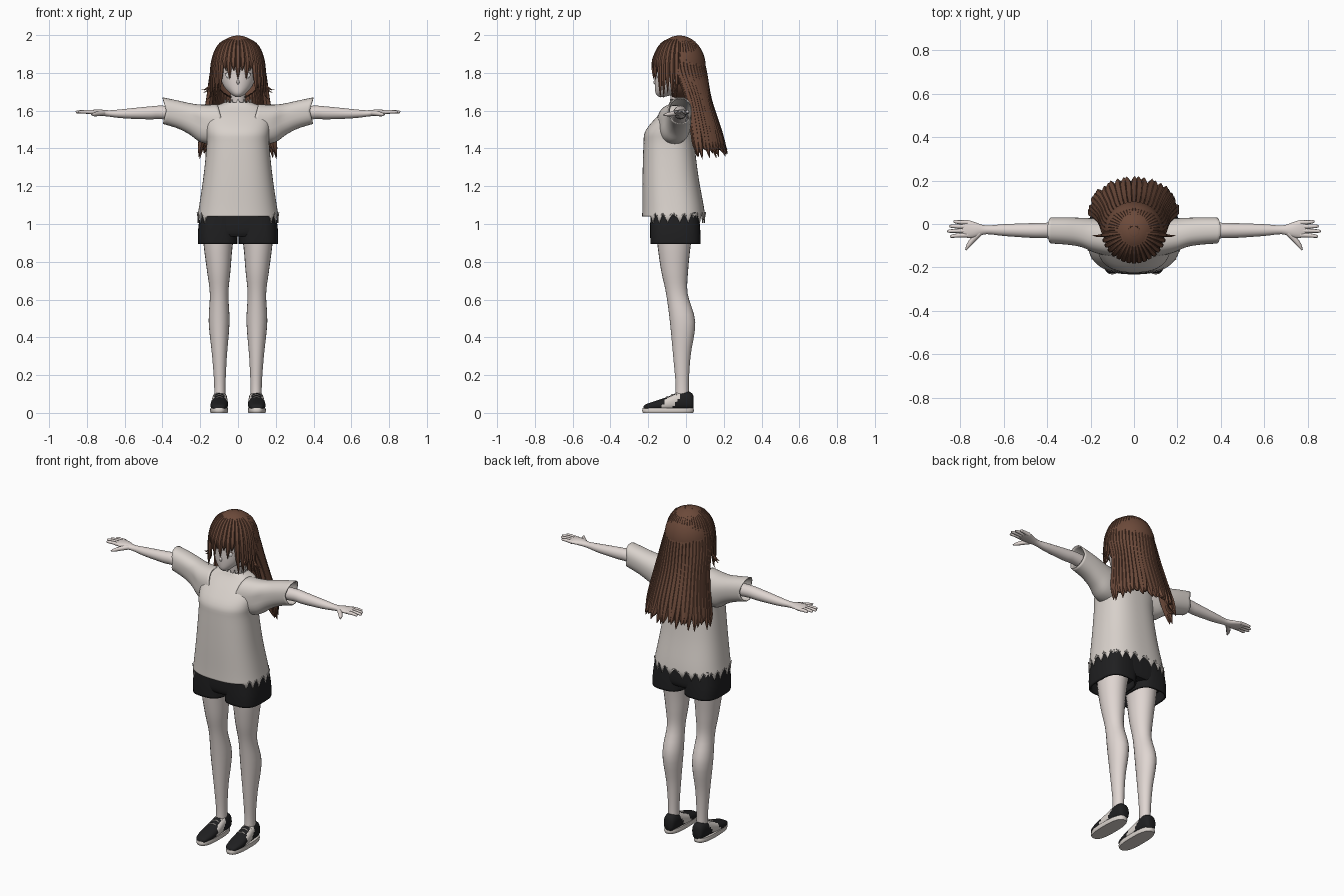
import bpy, bmesh, math, random
from mathutils import Vector

random.seed(4)
cube = bpy.data.objects.get("Cube")
if cube:
    bpy.data.objects.remove(cube)


def material(name, rgb):
    m = bpy.data.materials.new(name)
    m.use_nodes = True
    m.diffuse_color = (*rgb, 1)
    bsdf = m.node_tree.nodes["Principled BSDF"]
    bsdf.inputs["Base Color"].default_value = (*rgb, 1)
    bsdf.inputs["Roughness"].default_value = 0.8
    return m


SKIN = material("pale skin", (0.74, 0.67, 0.64))
CLOTH = material("off white cloth", (0.69, 0.64, 0.60))
HAIR = material("brown hair", (0.15, 0.068, 0.042))
BLACK = material("black cloth", (0.014, 0.014, 0.015))
WHITE = material("eye white", (0.8, 0.77, 0.75))


def smooth_keys(keys, steps):
    """Catmull-Rom resampling of a list of equal-length tuples."""
    k = [Vector(p) for p in keys]
    out = []
    for i in range(len(k) - 1):
        a, b, c, d = k[max(i - 1, 0)], k[i], k[i + 1], k[min(i + 2, len(k) - 1)]
        for s in range(steps):
            t = s / steps
            out.append(0.5 * (2 * b + (c - a) * t + (2 * a - 5 * b + 4 * c - d) * t ** 2
                              + (3 * b - a - 3 * c + d) * t ** 3))
    return out + [k[-1]]


def finish(name, bm, mats):
    bmesh.ops.recalc_face_normals(bm, faces=bm.faces)
    mesh = bpy.data.meshes.new(name)
    bm.to_mesh(mesh)
    bm.free()
    for m in mats:
        mesh.materials.append(m)
    ob = bpy.data.objects.new(name, mesh)
    bpy.context.collection.objects.link(ob)
    smooth(ob)
    return ob


def smooth(ob):
    bpy.ops.object.select_all(action="DESELECT")
    ob.select_set(True)
    bpy.context.view_layer.objects.active = ob
    bpy.ops.object.shade_smooth_by_angle(angle=math.radians(50))


def loft(name, keys, mats, axis="z", n=24, power=2, caps=True, steps=4, edit=None):
    """Skin rounded sections (position, centre u, centre v, radius u, radius v)."""
    bm = bmesh.new()
    rings = []
    for t, cu, cv, ru, rv in smooth_keys(keys, steps):
        ring = []
        for i in range(n):
            a = math.tau * i / n
            c, s = math.cos(a), math.sin(a)
            u = cu + ru * math.copysign(abs(c) ** (2 / power), c)
            v = cv + rv * math.copysign(abs(s) ** (2 / power), s)
            ring.append(bm.verts.new({"x": (t, u, v), "y": (u, t, v), "z": (u, v, t)}[axis]))
        rings.append(ring)
    for r, q in zip(rings, rings[1:]):
        for i in range(n):
            bm.faces.new((r[i], r[(i + 1) % n], q[(i + 1) % n], q[i]))
    if caps:
        bm.faces.new(rings[0])
        bm.faces.new(rings[-1])
    if edit:
        edit(rings)
    return finish(name, bm, mats)


def shell(ob, thickness=0.006):
    mod = ob.modifiers.new("thickness", "SOLIDIFY")
    mod.thickness = thickness


def strands(name, paths, mat, res=1, steps=4):
    """Tapered tubes through points (x, y, z, radius)."""
    cu = bpy.data.curves.new(name, "CURVE")
    cu.dimensions = "3D"
    cu.bevel_depth = 1
    cu.bevel_resolution = res
    cu.use_fill_caps = True
    for path in paths:
        pts = smooth_keys(path, steps)
        sp = cu.splines.new("POLY")
        sp.points.add(len(pts) - 1)
        for p, q in zip(sp.points, pts):
            p.co = (q[0], q[1], q[2], 1)
            p.radius = max(q[3], 0.0005)
    cu.materials.append(mat)
    ob = bpy.data.objects.new(name, cu)
    bpy.context.collection.objects.link(ob)
    bpy.ops.object.select_all(action="DESELECT")
    ob.select_set(True)
    bpy.context.view_layer.objects.active = ob
    bpy.ops.object.convert(target="MESH")
    smooth(bpy.context.view_layer.objects.active)


def ball(name, centre, size, mat, keep=None):
    bm = bmesh.new()
    bmesh.ops.create_uvsphere(bm, u_segments=32, v_segments=20, radius=1)
    for v in bm.verts:
        v.co = Vector([c + s * p for c, s, p in zip(centre, size, v.co)])
    if keep:
        cut = [f for f in bm.faces if not keep(f.calc_center_median())]
        bmesh.ops.delete(bm, geom=cut, context="FACES")
    return finish(name, bm, [mat])


# Head, neck and face
loft("head", [(1.672, 0, -.13, .012, .012), (1.69, 0, -.11, .04, .05), (1.73, 0, -.085, .076, .08),
              (1.79, 0, -.065, .096, .1), (1.87, 0, -.045, .11, .115), (1.94, 0, -.035, .08, .085),
              (1.97, 0, -.035, .03, .03)], [SKIN], n=32)
loft("neck", [(1.55, 0, -.03, .06, .045), (1.63, 0, -.035, .042, .042), (1.73, 0, -.05, .042, .042)], [SKIN])
strands("nose", [[(0, -.15, 1.775, .004), (0, -.166, 1.75, .007), (0, -.155, 1.738, .003)]], SKIN, 2)
strands("mouth", [[(-.013, -.1565, 1.718, .001), (0, -.1605, 1.716, .002), (.013, -.1565, 1.718, .001)]], HAIR)
for s, side in ((1, "left"), (-1, "right")):
    ball(side + "_eye", (s * .045, -.148, 1.788), (.021, .007, .017), WHITE)
    strands(side + "_lash", [[(s * .022, -.157, 1.796, .001), (s * .042, -.155, 1.807, .002),
                              (s * .068, -.139, 1.796, .001)]], HAIR)

# Hair cap, open at the face
ball("hair_cap", (0, -.035, 1.83), (.138, .14, .168), HAIR,
     lambda p: p.z > 1.87 or p.y > -.07)

# Long back locks, hanging from the crown
paths = []
for i in range(27):
    a = math.radians(-98 + 196 * i / 26)
    s, c = math.sin(a), max(math.cos(a), -.05)
    tip, w = random.uniform(1.34, 1.4), random.uniform(-.008, .008)
    paths.append([(.02 * s, -.03 + .02 * c, 1.993, .004), (.098 * s, -.035 + .095 * c, 1.94, .011),
                  (.132 * s, -.035 + .13 * c, 1.82, .015), (.152 * s, .02 + .1 * c, 1.66, .019),
                  (.178 * s, .048 + .122 * c, 1.5, .021),
                  (.192 * s + w, .058 + .138 * c, 1.42, .017), (.203 * s + w, .068 + .152 * c, tip, .001)])
strands("back_hair", paths, HAIR)

# Fringe and side locks
paths = []
for i in range(17):
    d = -84 + 10.5 * i
    a = math.radians(d)
    s, c = math.sin(a), math.cos(a)
    side = abs(d) > 38
    tip = 1.67 + random.uniform(-.01, .03) if side else (1.765 if i % 2 == 0 else 1.81)
    grow = .018 if side else 0
    paths.append([(.02 * s, -.035 - .02 * c, 1.993, .004), (.09 * s, -.035 - .09 * c, 1.952, .012),
                  (.124 * s, -.035 - .127 * c, 1.88, .016),
                  ((.13 + grow / 2) * s, -.035 - .136 * c, (1.88 + tip) / 2, .013),
                  ((.132 + grow) * s - .012 * s * (not side), -.035 - .136 * c, tip, .001)])
strands("fringe", paths, HAIR)
strands("flyaway_wisps", [[(s * .125, -.05, 1.8, .008), (s * .145, -.052, 1.74, .007),
                           (s * (.165 + e), -.055, 1.705 + e, .004), (s * (.185 + e), -.05, 1.695 + 2 * e, .0005)]
                          for s in (1, -1) for e in (0, .008, -.02)], HAIR)


# Shirt body with ragged hem and collar
def ragged(rings):
    for i, v in enumerate(rings[0]):
        v.co.z = 1.04 if v.co.y < -.19 else 1.005 + .03 * abs(i % 4 - 2)
    for i, v in enumerate(rings[-1]):
        v.co.z += .012 * abs(i % 6 - 3) - .02


shell(loft("shirt_body", [(1.04, 0, -.065, .215, .167), (1.1, 0, -.069, .205, .162), (1.25, 0, -.082, .183, .148),
                          (1.42, 0, -.09, .166, .135), (1.49, 0, -.088, .17, .128), (1.56, 0, -.065, .172, .097),
                          (1.615, 0, -.04, .14, .066), (1.638, 0, -.033, .085, .056), (1.645, 0, -.033, .07, .052)],
           [CLOTH], n=96, power=2.5, caps=False, edit=ragged))

# Upper torso under the shirt
loft("torso", [(1.0, 0, -.06, .15, .1), (1.3, 0, -.05, .12, .08), (1.5, 0, -.05, .13, .07), (1.61, 0, -.035, .07, .045)],
     [SKIN])


def slant(rings):
    # Tilt each sleeve section so its underside reaches further out
    for ring in rings:
        mid = sum(v.co.z for v in ring) / len(ring)
        for v in ring:
            v.co.x += math.copysign(.26 * (mid - v.co.z), v.co.x)


for s, side in ((1, "left"), (-1, "right")):
    shell(loft(side + "_sleeve", [(s * .08, -.07, 1.525, .085, .108), (s * .17, -.055, 1.532, .08, .1),
                                  (s * .235, -.04, 1.557, .068, .083), (s * .3, -.033, 1.58, .063, .074),
                                  (s * .38, -.03, 1.6, .06, .07)], [CLOTH],
               axis="x", n=32, power=2.3, caps=False, edit=slant))

    # Arm, palm and fingers
    loft(side + "_arm", [(s * .13, -.035, 1.57, .045, .045), (s * .39, -.03, 1.59, .036, .036),
                         (s * .47, -.03, 1.588, .034, .034), (s * .6, -.028, 1.584, .027, .025),
                         (s * .68, -.027, 1.585, .02, .017), (s * .73, -.027, 1.59, .034, .016),
                         (s * .765, -.023, 1.592, .041, .013), (s * .79, -.022, 1.592, .036, .009)],
         [SKIN], axis="x")
    fingers = [[(s * .765, y, 1.592, .011), (s * (.765 + .55 * l), y + .3 * dy, 1.594, .0095),
                (s * (.76 + l), y + dy, 1.593, .007), (s * (.765 + l), y + dy, 1.592, .001)]
               for y, dy, l in ((.007, .004, .066), (-.012, .002, .085), (-.031, -.002, .094), (-.051, -.006, .082))]
    fingers.append([(s * .71, -.04, 1.588, .014), (s * .74, -.07, 1.584, .013),
                    (s * .762, -.098, 1.58, .01), (s * .775, -.12, 1.578, .003)])
    strands(side + "_fingers", fingers, SKIN, 2)

    # Leg
    loft(side + "_leg", [(1.0, s * .1, -.06, .09, .1), (.88, s * .105, -.063, .076, .087),
                         (.75, s * .102, -.06, .062, .071), (.63, s * .1, -.048, .049, .057),
                         (.48, s * .1, -.018, .055, .067), (.3, s * .098, -.022, .039, .046),
                         (.15, s * .096, -.02, .03, .035), (.05, s * .096, -.02, .031, .038)], [SKIN])

    # Shorts leg
    shell(loft(side + "_shorts_leg", [(.893, s * .108, -.055, .104, .133), (.96, s * .107, -.057, .105, .133),
                                      (1.06, s * .1, -.06, .1, .128)], [BLACK],
               n=32, power=3, caps=False), .01)

    # Shoe upper with pale side panel and laces
    shoe = loft(side + "_shoe", [(-.226, s * .1, .025, .015, .007), (-.212, s * .1, .031, .033, .015),
                                 (-.16, s * .1, .038, .045, .026), (-.1, s * .098, .048, .045, .036),
                                 (-.045, s * .097, .06, .041, .048), (.0, s * .096, .064, .039, .052),
                                 (.03, s * .096, .06, .033, .045), (.04, s * .096, .055, .02, .032)],
                [BLACK, CLOTH], axis="y", n=32, power=2.4)
    for f in shoe.data.polygons:
        slope = f.center.y - .6 * f.center.z
        if abs(f.normal.x) > .45 and -.15 < slope < -.085:
            f.material_index = 1
    strands(side + "_laces", [[(s * .098 - .028, y, z - .012, .003), (s * .098, y, z, .004),
                               (s * .098 + .028, y, z - .012, .003)]
                              for y, z in ((-.1, .086), (-.075, .097), (-.05, .107))], CLOTH)
    loft(side + "_sole", [(0, s * .1, -.095, .045, .133), (.012, s * .1, -.095, .048, .137),
                          (.026, s * .1, -.095, .046, .134)], [CLOTH], n=40, power=2.6)

# Shorts hips
loft("shorts_hips", [(.935, 0, -.056, .17, .12), (.97, 0, -.057, .203, .13), (1.09, 0, -.06, .195, .127)],
     [BLACK], n=40, power=3)
